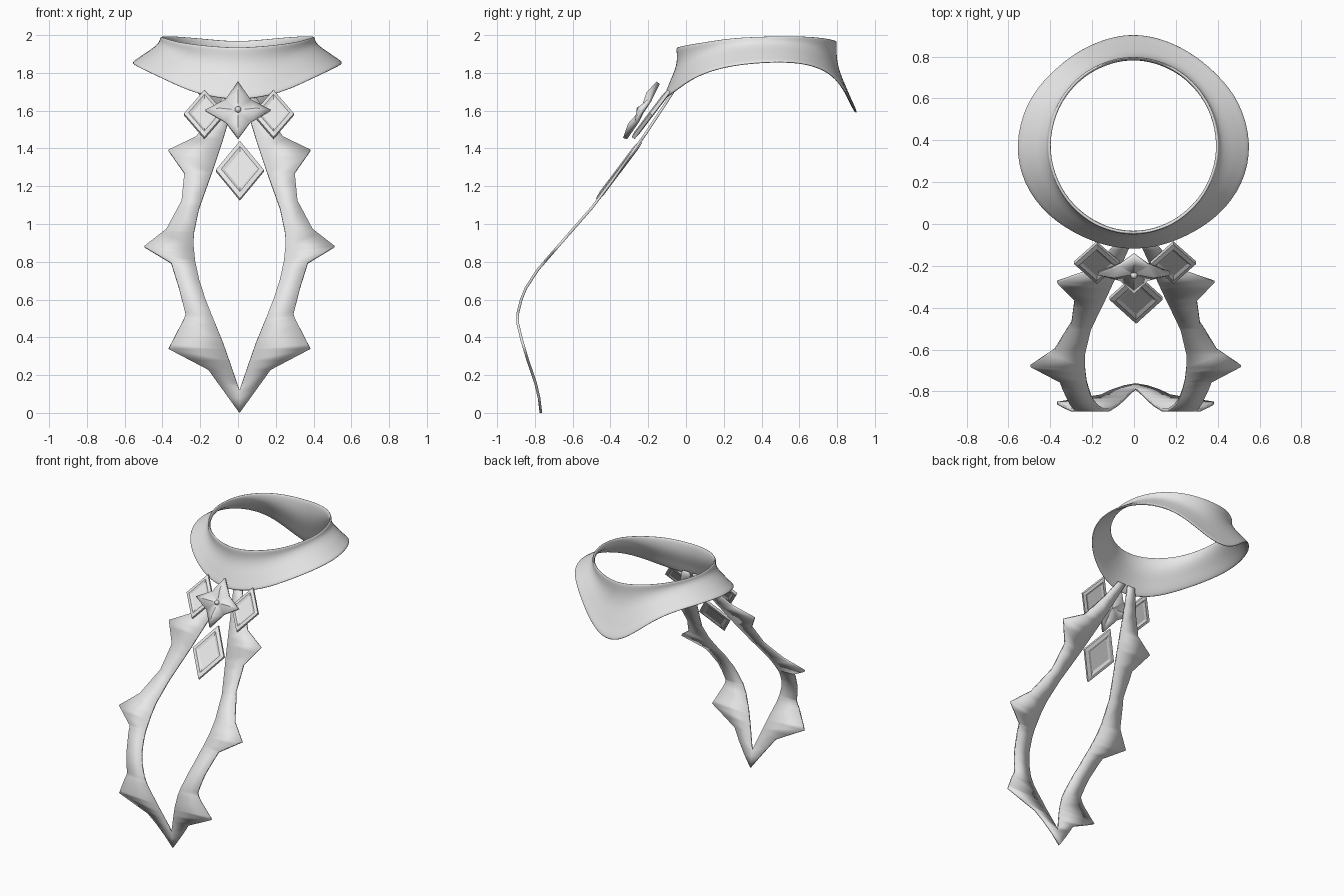
import bpy, bmesh, math
from mathutils import Matrix, Vector

cube = bpy.data.objects.get("Cube")
if cube:
    bpy.data.objects.remove(cube, do_unlink=True)

grey = bpy.data.materials.new("light_grey")
grey.use_nodes = True
grey.diffuse_color = (0.8, 0.8, 0.8, 1)
grey.node_tree.nodes["Principled BSDF"].inputs["Base Color"].default_value = (0.8, 0.8, 0.8, 1)


def make(name, verts, faces, smooth=None):
    bm = bmesh.new()
    vs = [bm.verts.new(v) for v in verts]
    for f in faces:
        bm.faces.new([vs[i] for i in f])
    bmesh.ops.remove_doubles(bm, verts=bm.verts, dist=0.0005)
    bmesh.ops.recalc_face_normals(bm, faces=bm.faces)
    me = bpy.data.meshes.new(name)
    bm.to_mesh(me)
    bm.free()
    me.materials.append(grey)
    ob = bpy.data.objects.new(name, me)
    bpy.context.collection.objects.link(ob)
    if smooth:
        bpy.ops.object.select_all(action='DESELECT')
        ob.select_set(True)
        bpy.context.view_layer.objects.active = ob
        bpy.ops.object.shade_smooth_by_angle(angle=math.radians(smooth))
    return ob


def solidify(ob, thickness):
    m = ob.modifiers.new("thickness", 'SOLIDIFY')
    m.thickness = thickness
    m.offset = 0


def lerp(table, t):
    """Piecewise linear lookup in a list of (key, value), keys ascending."""
    for (a, va), (b, vb) in zip(table, table[1:]):
        if t <= b:
            return va + (vb - va) * max(0, (t - a) / (b - a))
    return table[-1][1]


# Collar: flared ring; columns of (angle, rim radius, rim z, hem radius, hem z)
half = [(-90, .43, 1.935, .50, 1.655), (-76, .428, 1.94, .502, 1.668),
        (-60, .425, 1.95, .508, 1.70), (-40, .42, 1.965, .536, 1.775),
        (-20, .412, 1.985, .562, 1.83), (0, .41, 1.992, .57, 1.855),
        (22, .41, 1.995, .553, 1.858), (40, .41, 1.993, .525, 1.825),
        (55, .412, 1.987, .518, 1.765), (68, .413, 1.98, .52, 1.675),
        (80, .415, 1.973, .524, 1.60), (90, .415, 1.97, .526, 1.58)]
cols = half + [(180 - a, *rest) for a, *rest in half[-2:0:-1]]
ROWS = 6
verts, faces = [], []
for a, r0, z0, r1, z1 in cols:
    power = 1.45 + 0.45 * abs(math.sin(math.radians(a)))
    for k in range(ROWS + 1):
        t = k / ROWS
        r = r0 + (r1 - r0) * t ** power - 0.012 * math.sin(math.pi * min(1, t * 1.6))
        verts.append((r * math.cos(math.radians(a)) - 0.003,
                      0.38 + r * math.sin(math.radians(a)), z0 + (z1 - z0) * t))
n, w = len(cols), ROWS + 1
for i in range(n):
    j = (i + 1) % n
    for k in range(ROWS):
        faces.append((i * w + k, j * w + k, j * w + k + 1, i * w + k + 1))
collar = make("collar", verts, faces, 60)
solidify(collar, 0.016)
collar.modifiers.new("round", 'SUBSURF').levels = 2
collar.modifiers["round"].render_levels = 2

# Hanging straps: thorned outline following a curved side profile, mirrored
inner = [(0, 0), (.12, 0), (.365, .085), (.60, .18), (.70, .213), (.80, .235),
         (.88, .243), (.95, .242), (1.08, .215), (1.27, .147), (1.45, .087), (1.70, .012)]
outer = [(0.0, 0), (.23, .165), (.34, .375), (.50, .293), (.525, .286), (.66, .32),
         (.795, .362), (.88, .503), (.97, .387), (1.12, .307), (1.27, .292),
         (1.39, .376), (1.46, .23), (1.58, .14), (1.70, .07)]
depth = [(0, -.768), (.08, -.778), (.16, -.797), (.28, -.838), (.38, -.868), (.47, -.89),
         (.53, -.89), (.60, -.872), (.66, -.848), (.76, -.783), (.85, -.705), (.97, -.60),
         (1.09, -.495), (1.22, -.398), (1.35, -.305), (1.48, -.212), (1.62, -.12), (1.70, -.068)]
levels = sorted({z for table in (inner, outer, depth) for z, _ in table})
verts, faces = [], []
for z in levels:
    y = lerp(depth, z)
    verts += [(lerp(inner, z), y, z), (lerp(outer, z), y, z)]
for i in range(0, 2 * len(levels) - 2, 2):
    faces.append((i, i + 1, i + 3, i + 2) if i else (0, 3, 2))
straps = make("thorned_straps", verts, faces, 40)
straps.location.x = 0.008
mirror = straps.modifiers.new("mirror", 'MIRROR')
mirror.merge_threshold = 0.001
solidify(straps, 0.014)


def frame(centre, dy, dz):
    """Local x across, y up the slope, z facing forward."""
    up = Vector((0, dy, dz)).normalized()
    x = Vector((1, 0, 0))
    m = Matrix((x, up, x.cross(up))).transposed().to_4x4()
    return Matrix.Translation(centre) @ m


# Diamond gems: stacked diamond outlines with a sunken face on both sides
def gem(name, centre, half_w, dy, dz):
    half_h = math.hypot(dy, dz)
    layers = [(.62, -.006), (.78, -.013), (1, -.009), (1, .009), (.78, .015), (.62, .007)]
    vs = [(x * half_w * s, y * half_h * s, d) for s, d in layers
          for x, y in ((1, 0), (0, 1), (-1, 0), (0, -1))]
    fs = [(0, 1, 2, 3), (20, 21, 22, 23)]
    for k in range(5):
        for i in range(4):
            j = (i + 1) % 4
            fs.append((4 * k + i, 4 * k + j, 4 * k + 4 + j, 4 * k + 4 + i))
    make(name, vs, fs).matrix_world = frame(centre, dy, dz)


gem("left_gem", (.188, -.185, 1.58), .108, .095, .125)
gem("right_gem", (-.178, -.185, 1.58), .108, .095, .125)
gem("drop_gem", (.01, -.355, 1.282), .127, .115, .153)

# Flower: four ridged petals around a small button
verts, faces = [(0, 0, -.004)], []
for k in range(4):
    rot = Matrix.Rotation(k * math.pi / 2, 3, 'Z')
    b = len(verts)
    verts += [rot @ Vector(p) for p in
              ((.066, .066, -.008), (0, .095, .016), (0, .172, 0), (-.066, .066, -.008))]
    faces += [(0, b, b + 1), (b, b + 2, b + 1), (b + 1, b + 2, b + 3), (0, b + 1, b + 3)]
place = frame((0, -.235, 1.60), .175, .295)
flower = make("flower", verts, faces, 25)
flower.matrix_world = place
solidify(flower, 0.022)

bm = bmesh.new()
bmesh.ops.create_uvsphere(bm, u_segments=12, v_segments=8, radius=0.017)
me = bpy.data.meshes.new("flower_button")
bm.to_mesh(me)
bm.free()
me.materials.append(grey)
me.shade_smooth()
button = bpy.data.objects.new("flower_button", me)
bpy.context.collection.objects.link(button)
button.matrix_world = place @ Matrix.Translation((0, 0, .012))
